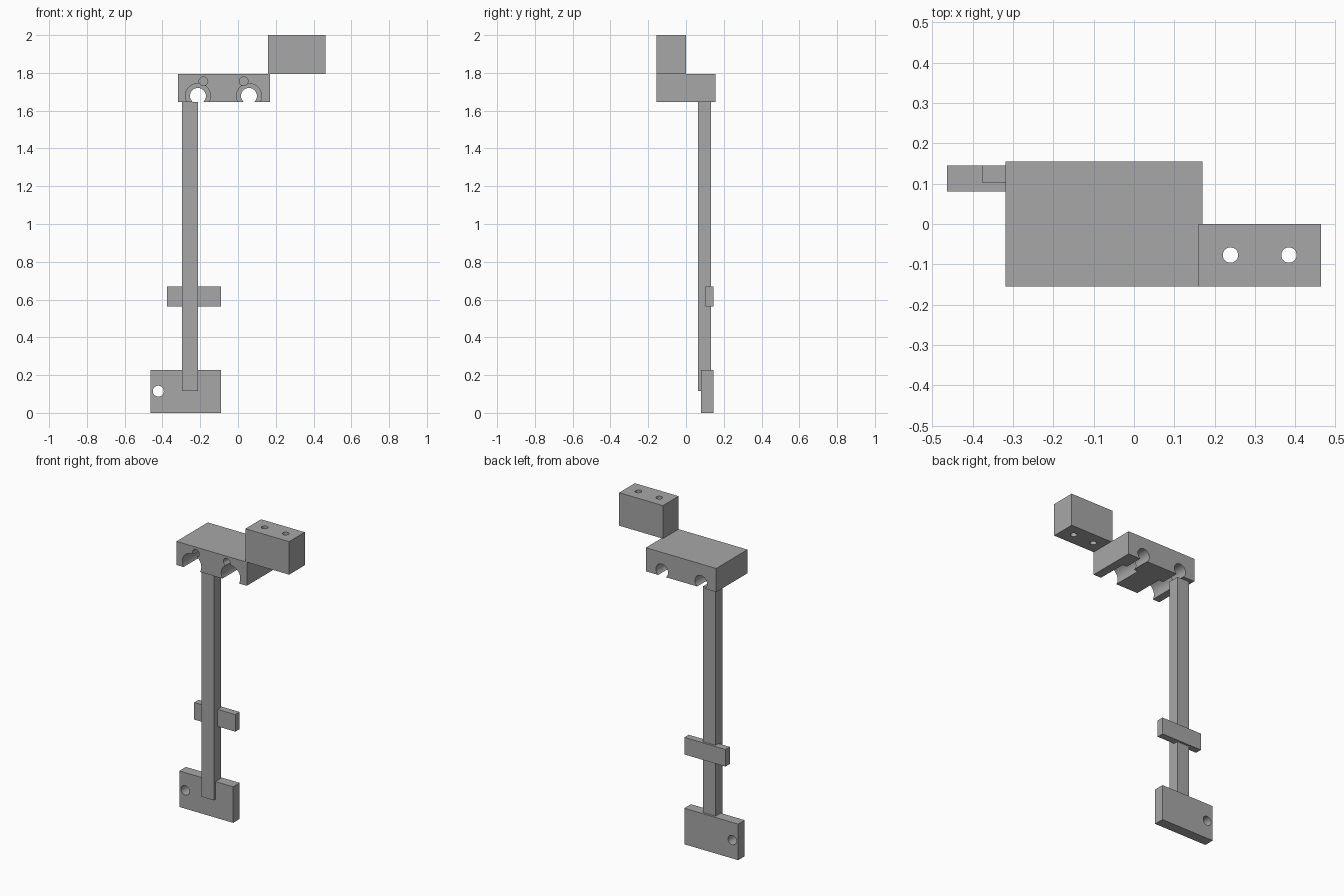
import bpy
import math

default = bpy.data.objects.get("Cube")
if default:
    bpy.data.objects.remove(default, do_unlink=True)

grey = bpy.data.materials.new("plain grey")
grey.use_nodes = True
grey.diffuse_color = (0.39, 0.39, 0.39, 1)
grey.node_tree.nodes["Principled BSDF"].inputs["Base Color"].default_value = (0.39, 0.39, 0.39, 1)


def box(name, x, y, z):
    """Box given by its (low, high) range on each axis."""
    centre = [(a + b) / 2 for a, b in (x, y, z)]
    bpy.ops.mesh.primitive_cube_add(size=1, location=centre)
    ob = bpy.context.object
    ob.name = name
    ob.scale = [b - a for a, b in (x, y, z)]
    bpy.ops.object.transform_apply(location=False, rotation=False, scale=True)
    ob.data.materials.append(grey)
    return ob


def drill(ob, axis, centre, radius, start, end):
    """Cut a round hole along the y or z axis from start to end."""
    middle = (start + end) / 2
    if axis == "y":
        place, turn = (centre[0], middle, centre[1]), (math.pi / 2, 0, 0)
    else:
        place, turn = (centre[0], centre[1], middle), (0, 0, 0)
    bpy.ops.mesh.primitive_cylinder_add(vertices=48, radius=radius, depth=end - start,
                                        location=place, rotation=turn)
    cutter = bpy.context.object
    cutter.hide_render = True
    cutter.data.materials.append(grey)
    mod = ob.modifiers.new("hole", "BOOLEAN")
    mod.operation, mod.solver, mod.object = "DIFFERENCE", "EXACT", cutter
    bpy.ops.object.select_all(action="DESELECT")
    bpy.context.view_layer.objects.active = ob
    ob.select_set(True)
    bpy.ops.object.modifier_apply(modifier=mod.name)
    bpy.data.objects.remove(cutter, do_unlink=True)


# Clamp head with two stepped bores, open below, each with a small pin hole
head = box("clamp_head", (-0.318, 0.17), (-0.155, 0.155), (1.645, 1.793))
for x, pin_x in ((-0.212, -0.183), (0.058, 0.030)):
    drill(head, "y", (x, 1.678), 0.042, -0.3, 0.3)
    drill(head, "y", (x, 1.678), 0.066, -0.3, 0.035)
    drill(head, "y", (pin_x, 1.756), 0.023, -0.31, 0.06)

# Raised mounting block with two vertical screw holes
block = box("mounting_block", (0.16, 0.463), (-0.155, 0), (1.793, 2))
for x in (0.239, 0.384):
    drill(block, "z", (x, -0.077), 0.019, 1.7, 2.1)

# Upright post and its cross bar
box("post", (-0.297, -0.212), (0.063, 0.132), (0.115, 1.645))
box("cross_bar", (-0.375, -0.09), (0.102, 0.145), (0.563, 0.67))

# Foot plate with one hole
plate = box("foot_plate", (-0.463, -0.09), (0.08, 0.145), (0, 0.226))
drill(plate, "y", (-0.422, 0.115), 0.029, -0.1, 0.3)

# Smooth bores, sharp edges
for ob in (head, block, plate):
    bpy.ops.object.select_all(action="DESELECT")
    bpy.context.view_layer.objects.active = ob
    ob.select_set(True)
    bpy.ops.object.shade_smooth_by_angle(angle=math.radians(30))
